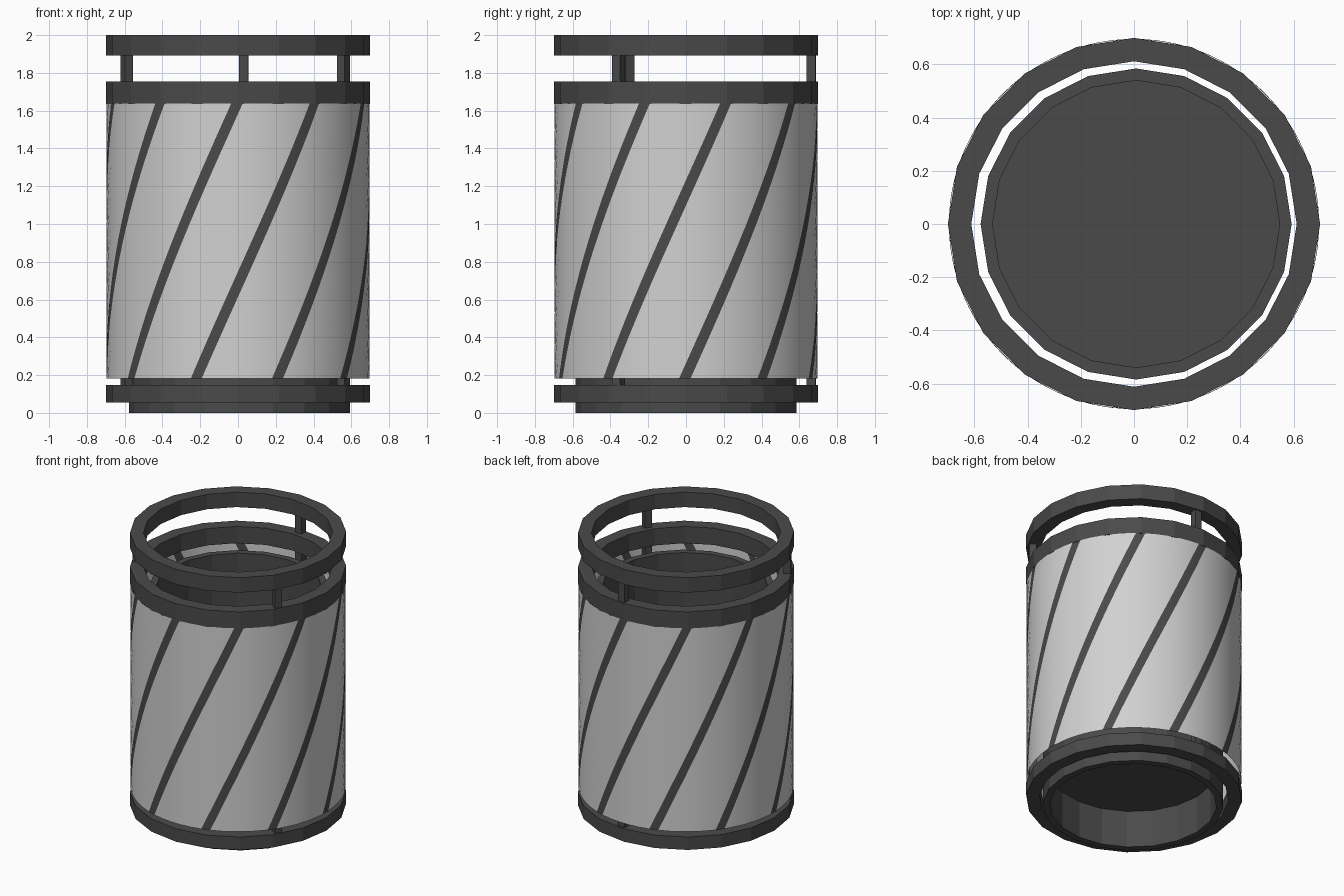
import bpy, bmesh, math

if "Cube" in bpy.data.objects:
    bpy.data.objects.remove(bpy.data.objects["Cube"])


def material(name, v):
    m = bpy.data.materials.new(name)
    m.diffuse_color = (v, v, v, 1)
    m.use_nodes = True
    m.node_tree.nodes["Principled BSDF"].inputs["Base Color"].default_value = m.diffuse_color
    return m


DARK = material("dark grey", 0.068)
LIGHT = material("light grey", 0.64)


def finish(name, bm, mats):
    bmesh.ops.recalc_face_normals(bm, faces=bm.faces)
    me = bpy.data.meshes.new(name)
    bm.to_mesh(me)
    bm.free()
    for m in mats:
        me.materials.append(m)
    ob = bpy.data.objects.new(name, me)
    bpy.context.collection.objects.link(ob)
    return ob


def tube(name, r_in, r_out, z0, z1, cx=0.0, n=20):
    """Flat sided ring with a rectangular section."""
    bm = bmesh.new()
    section = [(r_in, z0), (r_out, z0), (r_out, z1), (r_in, z1)]
    loops = []
    for i in range(n):
        a = 2 * math.pi * i / n
        loops.append([bm.verts.new((cx + r * math.cos(a), r * math.sin(a), z))
                      for r, z in section])
    for i in range(n):
        p, q = loops[i], loops[(i + 1) % n]
        for k in range(4):
            bm.faces.new((p[k], q[k], q[(k + 1) % 4], p[(k + 1) % 4]))
    return finish(name, bm, [DARK])


# Rings and inner tube
tube("top_ring", 0.612, 0.70, 1.893, 2.0)
tube("upper_collar", 0.612, 0.70, 1.635, 1.755)
tube("bottom_ring", 0.612, 0.70, 0.055, 0.147)
tube("inner_tube", 0.54, 0.585, 0.0, 1.60, cx=0.008)

# Floor closing the inner tube
bm = bmesh.new()
bmesh.ops.create_cone(bm, cap_ends=True, segments=20, radius1=0.542,
                      radius2=0.542, depth=0.02)
bmesh.ops.translate(bm, verts=bm.verts, vec=(0.008, 0, 0.275))
finish("tube_floor", bm, [DARK])

# Three square posts running from the bottom ring to the top ring
for i in range(3):
    bm = bmesh.new()
    bmesh.ops.create_cube(bm, size=1)
    bmesh.ops.scale(bm, verts=bm.verts, vec=(0.047, 0.05, 1.80))
    post = finish(f"post_{i + 1}", bm, [DARK])
    a = math.radians(87.4 + 120 * i)
    post.location = (0.663 * math.cos(a), 0.663 * math.sin(a), 1.0)
    post.rotation_euler.z = a

# Outer sleeve: grid that twists 54 degrees, each sixth column is a dark stripe
Z0, Z1, R = 0.183, 1.637, 0.696
ROWS, STRIPES, HALF = 18, 10, 2.5
cols = []
for s in range(STRIPES):
    c = -108.5 - 36 + 36 * s
    cols.append(c - HALF)
    cols += [c + HALF + (36 - 2 * HALF) * k / 5 for k in range(5)]
bm = bmesh.new()
grid = []
for j in range(ROWS + 1):
    t = j / ROWS
    row = []
    for c in cols:
        a = math.radians(c + 54 * t)
        row.append(bm.verts.new((R * math.cos(a), R * math.sin(a),
                                 Z0 + (Z1 - Z0) * t)))
    grid.append(row)
n = len(cols)
for j in range(ROWS):
    for i in range(n):
        k = (i + 1) % n
        f = bm.faces.new((grid[j][i], grid[j][k], grid[j + 1][k], grid[j + 1][i]))
        f.material_index = 1 if i % 6 == 0 else 0
        f.smooth = True
finish("striped_sleeve", bm, [LIGHT, DARK])
